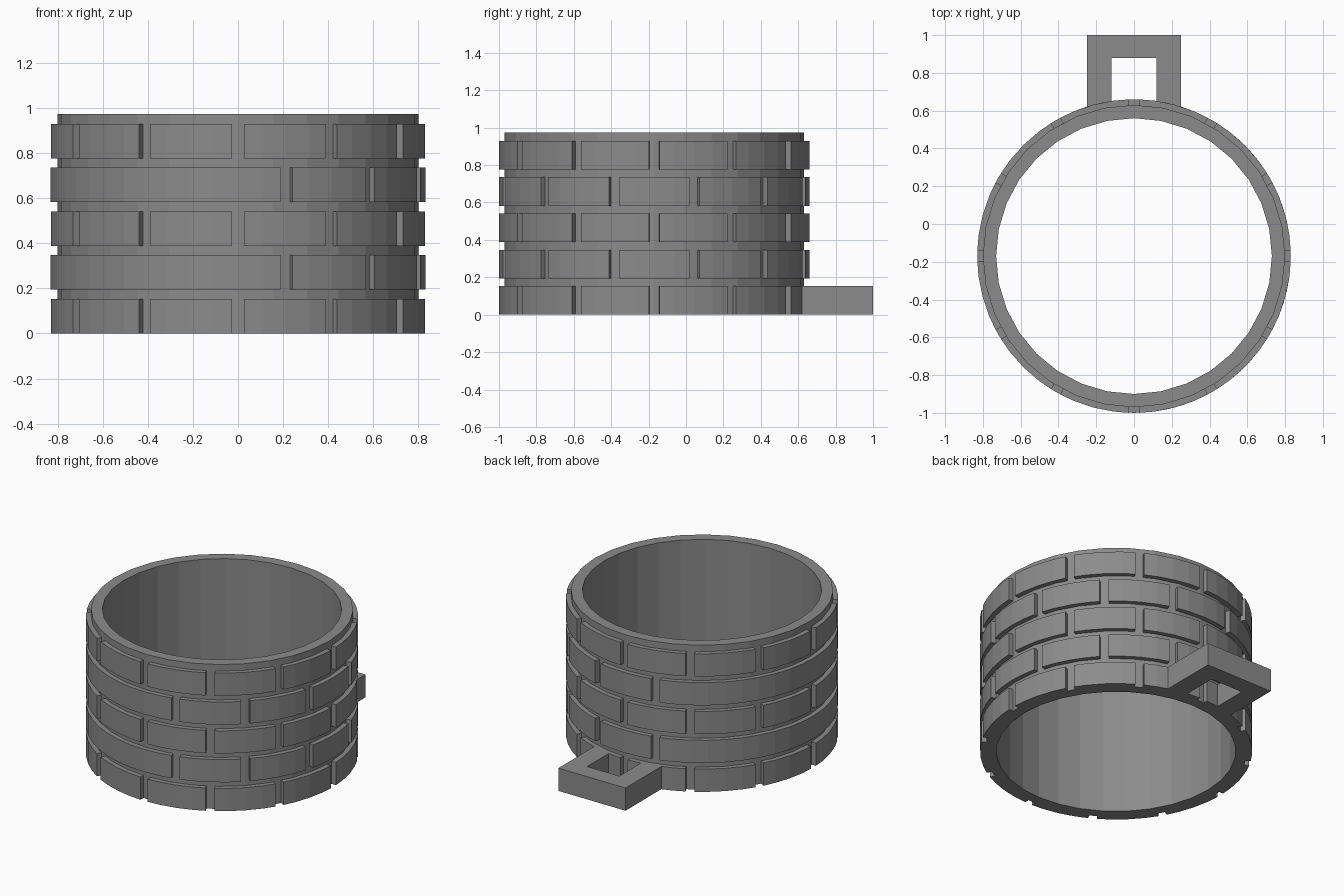
import bpy, bmesh
from math import sin, cos, radians, asin, degrees

if "Cube" in bpy.data.objects:
    bpy.data.objects.remove(bpy.data.objects["Cube"])

CY = -0.17                      # ring centre in y
R_IN, R_WALL, R_BRICK = 0.73, 0.80, 0.83
ROW_H, PITCH = 0.153, 0.194
HALF_GAP = degrees(asin(0.0275 / R_BRICK))
WALL_STEP = 360 / 32            # wall facets
BRICK_STEP = 7.5                # brick facets

# Dark grey stone
stone = bpy.data.materials.new("dark_stone")
stone.diffuse_color = (0.26, 0.26, 0.26, 1)
stone.use_nodes = True
stone.node_tree.nodes["Principled BSDF"].inputs["Base Color"].default_value = stone.diffuse_color


def finish(bm, name):
    bmesh.ops.recalc_face_normals(bm, faces=bm.faces)
    me = bpy.data.meshes.new(name)
    bm.to_mesh(me)
    bm.free()
    me.materials.append(stone)
    ob = bpy.data.objects.new(name, me)
    bpy.context.collection.objects.link(ob)
    return ob


def point(r, a, z):
    # angle measured from the back (+y) towards -x
    return (-r * sin(radians(a)), CY + r * cos(radians(a)), z)


def arc_block(bm, angles, r0, r1, z0, z1, closed=False):
    rings = [[bm.verts.new(point(r, a, z)) for r, z in
              ((r0, z0), (r1, z0), (r1, z1), (r0, z1))] for a in angles]
    pairs = list(zip(rings, rings[1:]))
    if closed:
        pairs.append((rings[-1], rings[0]))
    for p, q in pairs:
        for k in range(4):
            bm.faces.new((p[k], p[(k + 1) % 4], q[(k + 1) % 4], q[k]))
    if not closed:
        bm.faces.new(rings[0])
        bm.faces.new(rings[-1][::-1])


# Plain round wall
bm = bmesh.new()
arc_block(bm, [i * WALL_STEP for i in range(32)], R_IN, R_WALL, 0, 0.973, True)
finish(bm, "round_wall")

# Courses of bricks; odd courses have one long band on the left side
for row in range(5):
    bm = bmesh.new()
    if row % 2 == 0:
        joints = list(range(0, 361, 30))
    else:
        joints = [15] + list(range(195, 376, 30))
    z0 = row * PITCH
    for a, b in zip(joints, joints[1:]):
        a, b = a + HALF_GAP, b - HALF_GAP
        inner = [i * BRICK_STEP for i in range(60) if a < i * BRICK_STEP < b]
        arc_block(bm, [a] + inner + [b], 0.77, R_BRICK, z0, z0 + ROW_H)
    finish(bm, f"brick_course_{row + 1}")

# Square loop handle at the back
bm = bmesh.new()
outline = [(-0.25, 0.585), (-0.25, 1.0), (0.25, 1.0), (0.25, 0.585),
           (0.12, 0.585), (0.12, 0.88), (-0.12, 0.88), (-0.12, 0.585)]
face = bm.faces.new([bm.verts.new((x, y, 0)) for x, y in outline])
ext = bmesh.ops.extrude_face_region(bm, geom=[face], use_keep_orig=True)
for v in ext["geom"]:
    if isinstance(v, bmesh.types.BMVert):
        v.co.z = ROW_H
finish(bm, "loop_handle")
